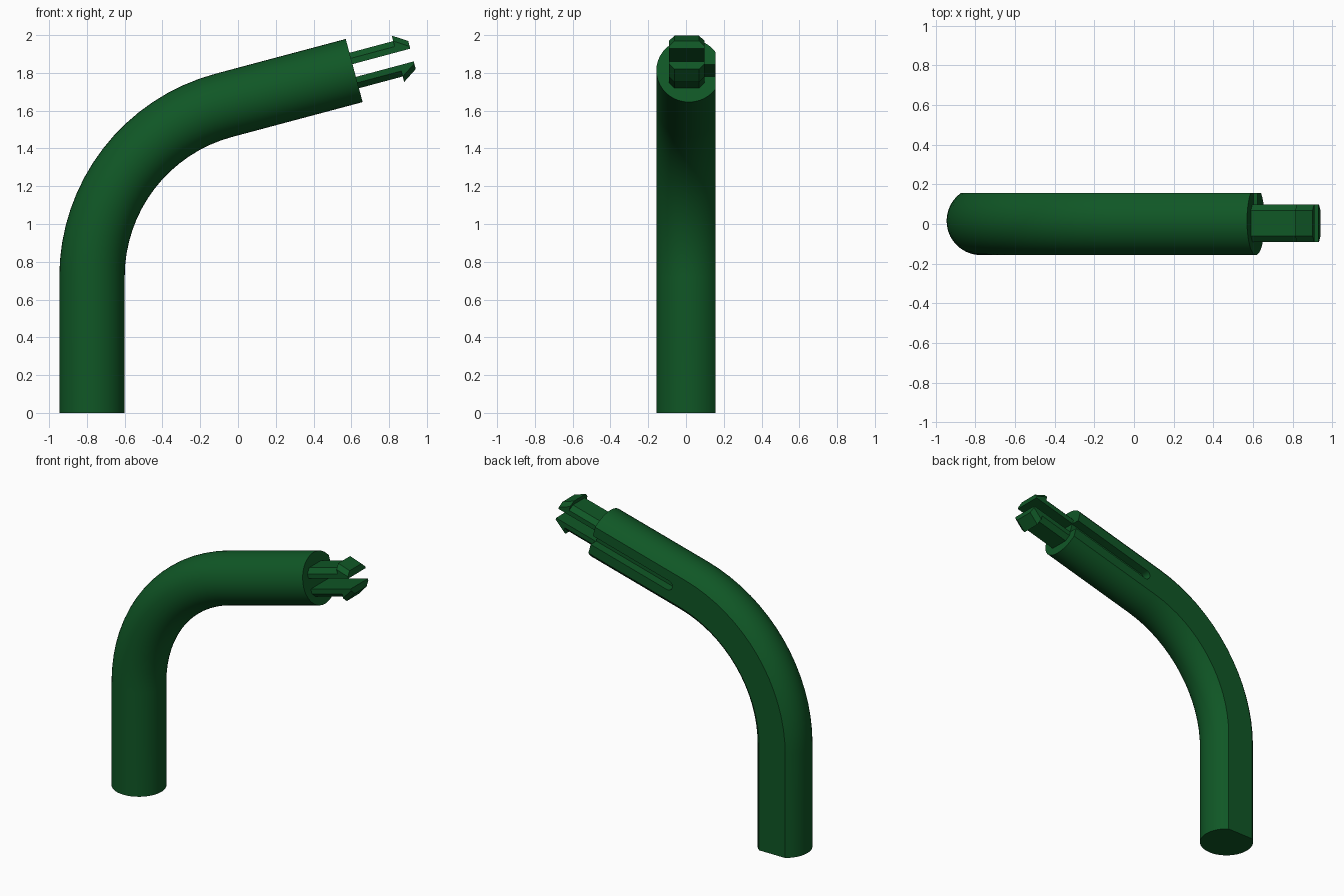
import bpy, bmesh
from math import sin, cos, radians, acos, pi
from mathutils import Vector

cube = bpy.data.objects.get("Cube")
if cube:
    bpy.data.objects.remove(cube, do_unlink=True)

green = bpy.data.materials.new("dark green")
green.use_nodes = True
colour = (0.005, 0.095, 0.019, 1)
green.diffuse_color = colour
green.node_tree.nodes["Principled BSDF"].inputs["Base Color"].default_value = colour

RADIUS, FLAT_Y, AXIS_Y = 0.173, 0.157, 0.016
BEND, STEM_X, STEM_TOP = 0.94, -0.773, 0.72
TILT = radians(15)
END = Vector((0.615, 0, 1.8125))      # centre of the upper rod end
ALONG = Vector((cos(TILT), 0, sin(TILT)))
UP = Vector((-sin(TILT), 0, cos(TILT)))


def at_end(u, y, v):
    """Point in the frame of the tilted rod end."""
    return END + ALONG * u + UP * v + Vector((0, y, 0))


def loft(name, rings):
    """Closed solid through rings of equal point count."""
    bm = bmesh.new()
    loops = [[bm.verts.new(p) for p in ring] for ring in rings]
    for a, b in zip(loops, loops[1:]):
        for i in range(len(a)):
            j = (i + 1) % len(a)
            bm.faces.new((a[i], a[j], b[j], b[i]))
    bm.faces.new(loops[0])
    bm.faces.new(loops[-1])
    bmesh.ops.recalc_face_normals(bm, faces=bm.faces)
    mesh = bpy.data.meshes.new(name)
    bm.to_mesh(mesh)
    bm.free()
    mesh.materials.append(green)
    obj = bpy.data.objects.new(name, mesh)
    bpy.context.collection.objects.link(obj)
    return obj


def select_only(obj):
    bpy.ops.object.select_all(action='DESELECT')
    obj.select_set(True)
    bpy.context.view_layer.objects.active = obj


# Bent rod: round section with a flat back, swept along stem, bend and arm
half = acos((FLAT_Y - AXIS_Y) / RADIUS)
SIDES, STEPS = 32, 16
angles = [half + (2 * pi - 2 * half) * i / SIDES for i in range(SIDES + 1)]


def rod_ring(centre, theta):
    normal = Vector((-sin(theta), 0, cos(theta)))
    return [centre + normal * RADIUS * sin(a)
            + Vector((0, AXIS_Y + RADIUS * cos(a), 0)) for a in angles]


pivot = Vector((STEM_X + BEND, 0, STEM_TOP))
rings = [rod_ring(Vector((STEM_X, 0, 0)), pi / 2)]
for i in range(STEPS + 1):
    theta = pi / 2 + (TILT - pi / 2) * i / STEPS
    rings.append(rod_ring(pivot + Vector((-sin(theta), 0, cos(theta))) * BEND, theta))
rings.append(rod_ring(END, TILT))
rod = loft("bent_rod", rings)

# Round-ended groove in the flat back of the arm
HALF_SLOT, SLOT_LENGTH, SLOT_FLOOR = 0.033, 0.64, 0.096
outline = [(0.1, -HALF_SLOT), (0.1, HALF_SLOT)]
for i in range(9):
    a = pi / 2 + pi * i / 8
    outline.append((HALF_SLOT - SLOT_LENGTH + HALF_SLOT * cos(a), HALF_SLOT * sin(a)))
cutter = loft("groove_cutter",
              [[at_end(u, y, v) for u, v in outline] for y in (SLOT_FLOOR, 0.3)])
cutter.hide_render = True
groove = rod.modifiers.new("groove", 'BOOLEAN')
groove.operation = 'DIFFERENCE'
groove.solver = 'EXACT'
groove.object = cutter
select_only(rod)
bpy.ops.object.modifier_apply(modifier="groove")
bpy.data.objects.remove(cutter, do_unlink=True)
select_only(rod)
bpy.ops.object.shade_smooth_by_angle(angle=radians(30))

# Two mirrored snap prongs with chamfered corners and a barbed tip
INNER, WIDTH, CHAMFER, CLIP_Y = 0.035, 0.095, 0.03, 0.004
stations = [(-0.03, 0.097), (0.24, 0.097), (0.24, 0.127), (0.317, 0.077)]
for name, side in (("upper_prong", 1), ("lower_prong", -1)):
    rings = []
    for u, top in stations:
        right = [(WIDTH, INNER), (WIDTH, top - CHAMFER), (WIDTH - CHAMFER, top)]
        section = right + [(-y, v) for y, v in reversed(right)]
        rings.append([at_end(u, CLIP_Y + y, side * v) for y, v in section])
    loft(name, rings)
